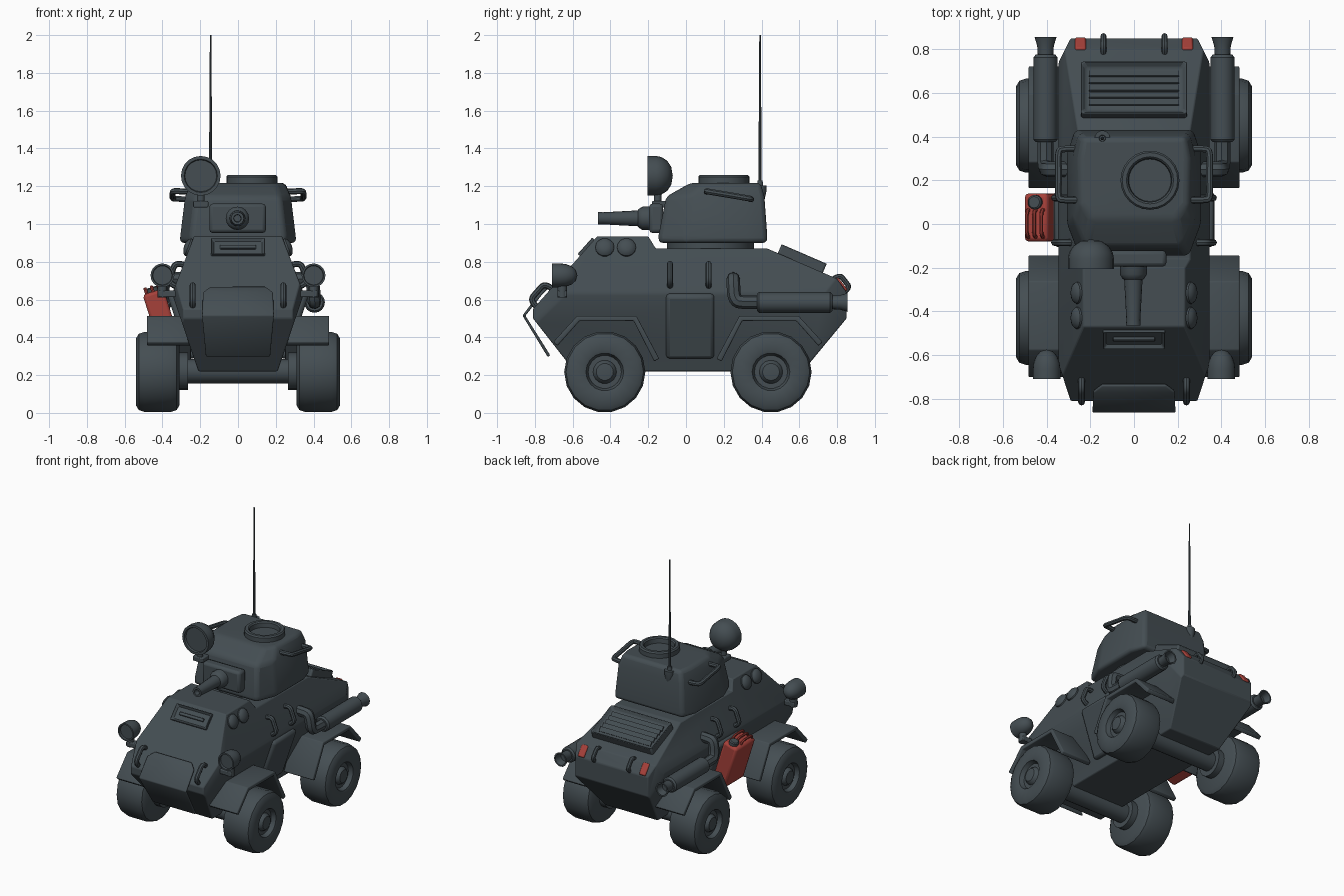
import bpy, bmesh, math
from mathutils import Vector, Matrix

if "Cube" in bpy.data.objects:
    bpy.data.objects.remove(bpy.data.objects["Cube"])


def material(name, col):
    m = bpy.data.materials.new(name)
    m.diffuse_color = (*col, 1)
    m.use_nodes = True
    m.node_tree.nodes["Principled BSDF"].inputs["Base Color"].default_value = m.diffuse_color
    return m


GREY = material("slate_grey", (0.058, 0.075, 0.085))
RED = material("signal_red", (0.38, 0.052, 0.042))


def add(name, bm, mat=GREY, mtx=None, bevel=0, solid=0, segs=2):
    bmesh.ops.recalc_face_normals(bm, faces=bm.faces)
    me = bpy.data.meshes.new(name)
    bm.to_mesh(me)
    bm.free()
    me.materials.append(mat)
    ob = bpy.data.objects.new(name, me)
    bpy.context.collection.objects.link(ob)
    if mtx:
        ob.matrix_world = mtx
    if solid:
        m = ob.modifiers.new("thickness", 'SOLIDIFY')
        m.thickness, m.offset = solid, 0
    if bevel:
        m = ob.modifiers.new("bevel", 'BEVEL')
        m.width, m.segments, m.limit_method = bevel, segs, 'ANGLE'
        m.angle_limit = math.radians(20)
    return ob


def place(loc, rx=0, ry=0):
    return (Matrix.Translation(loc) @ Matrix.Rotation(math.radians(rx), 4, 'X')
            @ Matrix.Rotation(math.radians(ry), 4, 'Y'))


def box(name, mtx, size, bevel=0.01, mat=GREY, inset=0, depth=0):
    bm = bmesh.new()
    bmesh.ops.create_cube(bm, size=1)
    bmesh.ops.scale(bm, vec=size, verts=bm.verts)
    if inset:  # recessed top face
        top = [f for f in bm.faces if f.normal.z > 0.9]
        bmesh.ops.inset_region(bm, faces=top, thickness=inset)
        bmesh.ops.translate(bm, vec=(0, 0, -depth), verts=top[0].verts)
    return add(name, bm, mat, mtx, bevel)


def lathe(name, prof, loc, axis=(0, 0, 1), segs=20, mat=GREY):
    bm = bmesh.new()
    rings = []
    for r, h in prof:
        if r == 0:
            rings.append([bm.verts.new((0, 0, h))] * segs)
        else:
            rings.append([bm.verts.new((r * math.cos(t), r * math.sin(t), h))
                          for t in (math.tau * i / segs for i in range(segs))])
    for a, b in zip(rings, rings[1:]):
        for i in range(segs):
            j = (i + 1) % segs
            bm.faces.new(list(dict.fromkeys((a[i], a[j], b[j], b[i]))))
    rot = Vector(axis).to_track_quat('Z', 'Y').to_matrix().to_4x4()
    return add(name, bm, mat, Matrix.Translation(loc) @ rot)


def tube(name, pts, r, mat=GREY):
    cu = bpy.data.curves.new(name, 'CURVE')
    cu.dimensions, cu.bevel_depth, cu.bevel_resolution = '3D', r, 2
    cu.use_fill_caps = True
    sp = cu.splines.new('NURBS')
    sp.points.add(len(pts) - 1)
    for p, q in zip(sp.points, pts):
        p.co = (*q, 1)
    sp.order_u, sp.use_endpoint_u, sp.resolution_u = 3, True, 5
    tmp = bpy.data.objects.new(name + "_path", cu)
    bm = bmesh.new()
    bm.from_mesh(bpy.data.meshes.new_from_object(tmp))
    bpy.data.objects.remove(tmp)
    return add(name, bm, mat)


def handle(name, a, b, n, h, r=0.016, mat=GREY):
    a, b, n = Vector(a), Vector(b), Vector(n).normalized()
    tube(name, [a - n * .01, a + n * h, (a + b) / 2 + n * h, b + n * h, b - n * .01], r, mat)


def lamp(name, loc, r, length):
    prof = [(0, 0), (.45, .06), (.76, .22), (.95, .45), (1, .65), (1, 1), (.84, 1), (.8, .9), (0, .9)]
    lathe(name, [(a * r, b * length) for a, b in prof], loc, (0, -1, 0))


# Hull: side profile, extruded and cut by sloping planes
prof = [(-.47, .935), (-.20, .935), (-.16, .87), (.43, .87), (.80, .71), (.85, .64),
        (.85, .50), (.66, .27), (.62, .22), (-.59, .22), (-.63, .27), (-.81, .5), (-.81, .55)]
bm = bmesh.new()
face = bm.faces.new([bm.verts.new((-.345, y, z)) for y, z in prof])
ext = bmesh.ops.extrude_face_region(bm, geom=[face])
bmesh.ops.translate(bm, vec=(.69, 0, 0), verts=[v for v in ext['geom'] if isinstance(v, bmesh.types.BMVert)])
for s in (-1, 1):
    for co, no in (((.345, 0, .64), (.29, 0, .11)), ((.345, 0, .62), (.40, 0, -.135)),
                   ((.345, -.64, 0), (.17, -.055, 0)), ((.345, .74, 0), (.11, .055, 0))):
        bmesh.ops.bisect_plane(bm, geom=bm.verts[:] + bm.edges[:] + bm.faces[:], dist=1e-5,
                               plane_co=(co[0] * s, *co[1:]), plane_no=(no[0] * s, *no[1:]), clear_outer=True)
        bmesh.ops.holes_fill(bm, edges=[e for e in bm.edges if e.is_boundary], sides=0)
add("hull", bm, bevel=.012)

# Folded nose plate
bm = bmesh.new()
rows = [[bm.verts.new((s * w, y, z)) for s in (-1, 1)] for w, y, z in
        ((.145, -.735, .665), (.185, -.765, .635), (.19, -.858, .515), (.17, -.725, .30))]
for a, b in zip(rows, rows[1:]):
    bm.faces.new((a[0], a[1], b[1], b[0]))
add("nose_plate", bm, bevel=.008, solid=.016)

# Driver's vision slot on the front slope
box("vision_slot", place((0, -.522, .873), 48.2), (.285, .115, .04), .005, inset=.03, depth=.025)
box("vision_slot_glass", place((0, -.522, .873), 48.2), (.19, .022, .03), .004)

# Engine grille with slats on the rear slope
g = place((0, .608, .80), -23.4)
box("engine_grille", g, (.485, .26, .10), .01, inset=.035, depth=.03)
for i in range(5):
    box("grille_slat", g @ place((0, -.07 + i * .036, .03), -25), (.41, .034, .008), 0)

# Turret: stacked outline rings
bm = bmesh.new()
rings = []
for z, half in ((.90, ((.27, .43), (.308, .32), (.308, 0), (.25, -.145))),
                (.94, ((.27, .43), (.305, .32), (.305, 0), (.25, -.145))),
                (1.145, ((.255, .415), (.28, .31), (.28, .02), (.225, -.105))),
                (1.218, ((.235, .395), (.25, .30), (.245, .09), (.19, .025)))):
    pts = list(half) + [(-x, y) for x, y in reversed(half)]
    rings.append([bm.verts.new((x, y, z)) for x, y in pts])
for a, b in zip(rings, rings[1:]):
    for i in range(8):
        bm.faces.new((a[i], a[(i + 1) % 8], b[(i + 1) % 8], b[i]))
bm.faces.new(rings[0])
bm.faces.new(rings[-1])
add("turret", bm, bevel=.022, segs=3)
lathe("turret_ring", [(0, 0), (.23, 0), (.23, .07), (0, .07)], (0, .13, .85), segs=32)
lathe("cupola", [(.135, -.02), (.135, .05), (.127, .06), (.108, .06), (.1, .052), (.097, .02), (0, .02)],
      (.073, .2, 1.2), segs=24)

# Gun
box("gun_mantlet", place((-.002, -.158, 1.03)), (.30, .075, .155), .018)
lathe("gun_barrel", [(0, -.05), (.062, -.02), (.062, .05), (.05, .07), (.042, .075), (.032, .26), (.034, .285),
                     (.02, .285), (.018, .25), (0, .25)], (-.003, -.18, 1.03), (0, -1, 0), 16)

# Searchlight on its bracket
lamp("searchlight", (-.197, -.07, 1.255), .105, .135)
lathe("searchlight_stem", [(0, 0), (.02, 0), (.02, .08), (0, .08)], (-.197, -.15, 1.10))
box("searchlight_bracket", place((-.197, -.125, 1.105)), (.08, .11, .035), .006)

# Aerial
lathe("aerial_base", [(0, 0), (.025, 0), (.036, .05), (.036, .075), (.016, .075), (.014, .1), (0, .1)],
      (-.145, .392, 1.13), segs=14)
lathe("aerial_whip", [(.009, 0), (.004, .8), (0, .8)], (-.145, .392, 1.2), segs=8)

# Wheels and axles
for y in (-.43, .45):
    lathe("axle", [(0, -.32), (.065, -.32), (.065, .32), (0, .32)], (0, y, .22), (1, 0, 0), 16)
    for s in (-1, 1):
        lathe("wheel", [(0, -.115), (.18, -.115), (.205, -.1), (.215, -.07), (.215, .07), (.205, .1), (.18, .115),
                        (.115, .115), (.1, .11), (.088, .08), (.062, .08), (.055, .095), (.045, .105), (0, .11)],
              (s * .425, y, .217), (s, 0, 0), 18)
        lathe("brake_drum", [(0, 0), (.1, 0), (.1, .05), (0, .05)], (s * .265, y, .22), (s, 0, 0), 16)
        # Fender arch over the wheel
        d = -1 if y < 0 else 1
        bm = bmesh.new()
        rows = [[bm.verts.new((s * x, y + d * o, z)) for x in (.25, .483)] for o, z in
                ((.262, .365), (.14, .5), (-.16, .5), (-.275, .28))]
        for a, b in zip(rows, rows[1:]):
            bm.faces.new((a[0], a[1], b[1], b[0]))
        add("fender", bm, bevel=.006, solid=.03)

for s in (-1, 1):
    # Headlights
    lamp("headlight", (s * .40, -.575, .728), .063, .135)
    box("headlight_bracket", place((s * .36, -.655, .63)), (.12, .05, .035), .006)
    lathe("headlight_stem", [(0, 0), (.025, 0), (.025, .08), (0, .08)], (s * .40, -.655, .61), segs=12)
    # Side door
    box("side_door", place((s * .293, .022, .46), 0, s * 18.6), (.05, .255, .36), .02)
    # Domed viewing ports on the upper side
    for y in (-.43, -.315):
        lathe("side_port", [(.05, -.01), (.05, .008), (.04, .02), (.022, .027), (0, .03)],
              (s * .257, y, .875), (s * .29, 0, .11), 14)
    # Grab handles
    for y in (-.085, .12):
        handle("side_handle", (s * .29, y, .785), (s * .333, y, .672), (s * .29, 0, .11), .042)
    handle("front_handle", (s * .24, -.712, .66), (s * .24, -.795, .565), (0, -.745, .667), .045)
    handle("rear_handle", (s * .14, .79, .715), (s * .14, .845, .645), (0, .81, .58), .03, .014)
    tube("turret_rail", [(s * .25, .11, 1.17), (s * .325, .11, 1.175), (s * .348, .115, 1.172), (s * .345, .22, 1.155),
                         (s * .348, .335, 1.135), (s * .325, .345, 1.133), (s * .25, .345, 1.13)], .016)
    # Exhaust
    lathe("exhaust_muffler", [(0, 0), (.045, 0), (.055, .012), (.055, .388), (.045, .4), (.036, .4), (.038, .44),
                              (.05, .48), (.04, .48), (.03, .43), (0, .43)], (s * .405, .375, .585), (0, 1, 0), 16)
    tube("exhaust_pipe", [(s * .30, .25, .71), (s * .37, .25, .71), (s * .395, .25, .70), (s * .405, .255, .59),
                          (s * .405, .32, .585), (s * .405, .39, .585)], .036)
    # Tail lights
    box("tail_light", place((s * .245, .815, .672), -52), (.05, .085, .04), .008, RED)

# Fuel can leaning on the left side
c = place((-.402, .03, .49), 0, -17.5)
box("fuel_can", c, (.115, .22, .32), .018, RED)
up = c.to_3x3() @ Vector((0, 0, 1))
for dx in (-.035, 0, .035):
    handle("fuel_can_handle", c @ Vector((dx, -.09, .155)), c @ Vector((dx, .035, .155)), up, .03, .009, RED)
lathe("fuel_can_cap", [(0, -.02), (.033, -.02), (.033, .018), (.026, .024), (0, .024)],
      c @ Vector((0, .07, .16)), up, 14)

# Smooth shading with sharp edges kept
bpy.ops.object.select_all(action='DESELECT')
for ob in bpy.context.scene.objects:
    ob.select_set(True)
    bpy.context.view_layer.objects.active = ob
bpy.ops.object.shade_smooth_by_angle(angle=math.radians(35))
